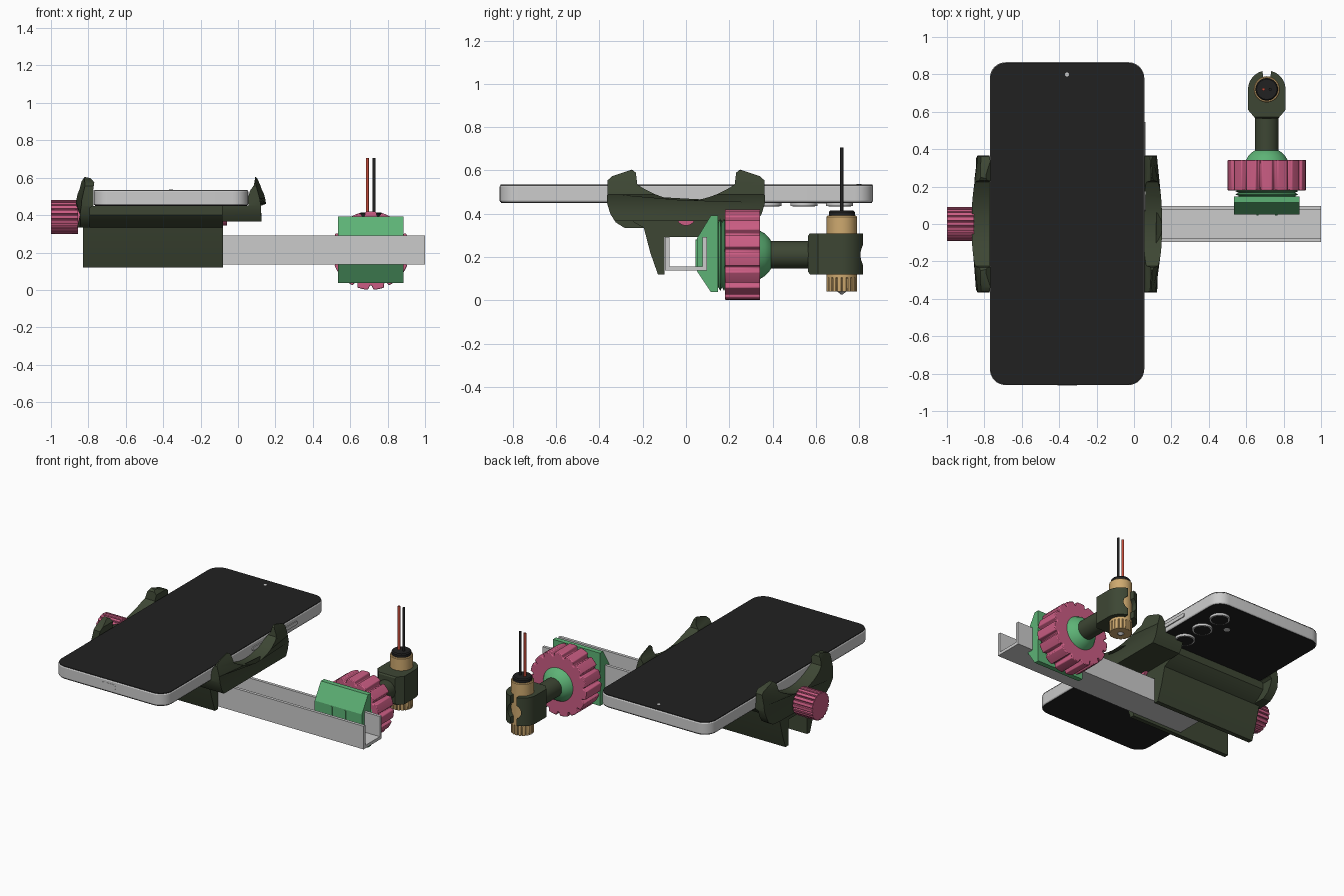
import bpy, bmesh
from math import sin, cos, pi, radians
from mathutils import Vector

if "Cube" in bpy.data.objects:
    bpy.data.objects.remove(bpy.data.objects["Cube"])


def material(name, rgb):
    m = bpy.data.materials.new(name)
    m.diffuse_color = (*rgb, 1)
    m.use_nodes = True
    m.node_tree.nodes["Principled BSDF"].inputs["Base Color"].default_value = m.diffuse_color
    return m


OLIVE = material("olive", (0.047, 0.062, 0.034))
PINK = material("pink", (0.60, 0.11, 0.23))
GREEN = material("green", (0.11, 0.45, 0.18))
BRASS = material("brass", (0.62, 0.40, 0.16))
BLACK = material("black", (0.015, 0.015, 0.015))
RED = material("red", (0.55, 0.07, 0.04))


def place(axis, a, b, h):
    return {'x': (h, a, b), 'y': (a, h, b), 'z': (a, b, h)}[axis]


def finish(name, bm, mat, bevel=0):
    bmesh.ops.recalc_face_normals(bm, faces=bm.faces)
    me = bpy.data.meshes.new(name)
    bm.to_mesh(me)
    bm.free()
    ob = bpy.data.objects.new(name, me)
    bpy.context.collection.objects.link(ob)
    if mat:
        me.materials.append(mat)
    if bevel:
        m = ob.modifiers.new("bevel", 'BEVEL')
        m.width, m.segments, m.limit_method = bevel, 2, 'ANGLE'
        m.angle_limit = radians(35)
    return ob


def prism(name, pts, axis, lo, hi, mat=None, bevel=0):
    """Outline extruded along an axis."""
    bm = bmesh.new()
    f = bm.faces.new([bm.verts.new(place(axis, a, b, lo)) for a, b in pts])
    ext = bmesh.ops.extrude_face_region(bm, geom=[f])['geom']
    d = Vector(place(axis, 0, 0, hi - lo))
    bmesh.ops.translate(bm, vec=d, verts=[v for v in ext if isinstance(v, bmesh.types.BMVert)])
    return finish(name, bm, mat, bevel)


def lathe(name, prof, axis, ca, cb, mat=None, n=40):
    """Profile of (radius, height) turned about an axis, with capped ends."""
    bm = bmesh.new()
    rings = [[bm.verts.new(place(axis, ca + r * cos(2 * pi * i / n), cb + r * sin(2 * pi * i / n), h))
              for i in range(n)] for r, h in prof]
    for p, q in zip(rings, rings[1:]):
        for i in range(n):
            bm.faces.new((p[i], p[(i + 1) % n], q[(i + 1) % n], q[i]))
    bm.faces.new(rings[0])
    bm.faces.new(rings[-1])
    return finish(name, bm, mat)


def rod(name, r, lo, hi, axis, ca, cb, mat=None, n=40):
    return lathe(name, [(r, lo), (r, hi)], axis, ca, cb, mat, n)


def rrect(ca, cb, ha, hb, r, n=8):
    return [(ca + sx * (ha - r) + r * cos((k + i / n) * pi / 2), cb + sy * (hb - r) + r * sin((k + i / n) * pi / 2))
            for k, (sx, sy) in enumerate([(1, 1), (-1, 1), (-1, -1), (1, -1)]) for i in range(n + 1)]


def gear(ca, cb, ro, ri, n):
    return [(ca + r * cos(t), cb + r * sin(t)) for k in range(n)
            for r, o in ((ri, -.44), (ro, -.33), (ro, 0), (ro, .33), (ri, .44))
            for t in [pi / 2 + 2 * pi * (k + o) / n]]


def boolean(ob, cutter, op):
    m = ob.modifiers.new("bool", 'BOOLEAN')
    m.object, m.operation, m.solver = cutter, op, 'EXACT'
    bpy.context.view_layer.objects.active = ob
    bpy.ops.object.modifier_apply(modifier=m.name)
    bpy.data.objects.remove(cutter)


def mirrored(half):
    return half + [(-a, b) for a, b in reversed(half) if a > 1e-6]


# phone: frame, glass, buttons, port, cameras
PX, PY = -.358, .002
prism("phone_frame", rrect(PX, PY, .413, .863, .085), 'z', .452, .533, None, .008)
prism("phone_screen", rrect(PX, PY, .409, .859, .081), 'z', .525, .5355, BLACK)
prism("phone_back", rrect(PX, PY, .407, .857, .079), 'z', .4495, .46, BLACK)
rod("front_camera", .011, .53, .537, 'z', PX, .80, None, 16)
for i, y in enumerate((.38, .545, .71)):
    rod(f"camera_ring_{i}", .062, .435, .455, 'z', -.085, y)
    rod(f"camera_lens_{i}", .052, .433, .45, 'z', -.085, y, BLACK)
rod("flash", .02, .4475, .455, 'z', -.21, .63, None, 20)
for nm, a, b in (("power_button", .07, .29), ("volume_button", .36, .545)):
    prism(nm, rrect((a + b) / 2, .493, (b - a) / 2, .012, .011, 4), 'x', .04, .061)
prism("charging_port", rrect(PX, .493, .052, .018, .017, 6), 'y', -.8625, -.85)

# holder body straddling the rail
prism("holder_body", mirrored([(.0, .45), (.28, .45), (.28, .40), (.24, .36), (.195, .335), (.165, .22),
                               (.13, .12), (.1, .12), (.1, .293), (.0, .293)]),
      'x', -.83, -.08, OLIVE)

# jaws: hook profile intersected with the two-pronged side outline
dip = [(.225 * i / 8, .46 + .075 * (i / 8) ** 2) for i in range(9)]
SIDE = mirrored(dip + [(.232, .59), (.25, .604), (.34, .574), (.362, .555), (.365, .45),
                       (.35, .40), (.325, .36), (.285, .335), (0, .335)])


def jaw(name, hook, s, limit):
    ob = prism(name, hook, 'y', -.4, .4, OLIVE)
    boolean(ob, prism("cut", SIDE, 'x', -1.1, .3), 'INTERSECT')
    for v in ob.data.vertices:      # outer face draws in toward the prong tips
        if v.co.x * s > limit * s and abs(v.co.y) > .2:
            v.co.x -= s * .18 * (abs(v.co.y) - .2)


jaw("fixed_jaw", [(-.085, .367), (.15, .367), (.152, .45), (.145, .49), (.128, .55), (.108, .60), (.092, .604),
                  (.085, .56), (.064, .53), (.056, .50), (.056, .452), (-.085, .452)], 1, .1)
jaw("sliding_jaw", [(-.79, .335), (-.86, .335), (-.872, .40), (-.865, .48), (-.842, .58), (-.82, .604),
                    (-.79, .598), (-.768, .575), (-.774, .54), (-.772, .452), (-.79, .44)], -1, -.83)

# clamp screw and knob
rod("clamp_screw", .045, -.88, -.06, 'x', 0, .39, PINK, 28)
prism("clamp_knob", gear(0, .39, .091, .082, 20), 'x', -1.0, -.855, PINK, .004)

# U-shaped rail
prism("rail", mirrored([(0, .137), (.096, .137), (.096, .292), (.076, .292), (.076, .157), (0, .157)]), 'x', -.45, 1.0)

# rail clamp block with its threaded collar
CX, CZ = .71, .21
prism("rail_clamp", [(.05, .285), (.05, .135), (.115, .038), (.148, .038), (.148, .392), (.115, .392)],
      'x', .535, .885, GREEN)
for i in (-1, 1):
    prism(f"clamp_rib_{i}", rrect(CX + i * .05, CZ, .006, .07, .005, 2), 'y', .045, .06, GREEN)
lathe("threaded_collar", [(.165, .14)] + [(.150 + .018 * (i % 2), .15 + .0085 * i) for i in range(6)],
      'y', CX, CZ, GREEN, 48)

# ball joint: scalloped lock ring, socket dome, arm
prism("lock_ring", gear(CX, CZ, .21, .186, 15), 'y', .18, .343, PINK, .007)
lathe("socket_dome", [(.12, .33), (.108, .347), (.098, .365), (.078, .384), (.06, .396)], 'y', CX, CZ, GREEN)
rod("ball_arm", .063, .34, .60, 'y', CX, CZ, OLIVE)

# split sleeve that grips the emitter
LY = .72
arc = [(CX + .1 * cos(i * pi / 24), LY + .1 * sin(i * pi / 24)) for i in range(25)]
sleeve = prism("split_sleeve", arc + [(CX - .1, .61), (CX - .062, .565), (CX + .062, .565), (CX + .1, .61)],
               'z', .12, .308, OLIVE)
boolean(sleeve, prism("cut", [(.545, .35), (.60, .35), (.545, .27)], 'x', .5, .9), 'DIFFERENCE')
boolean(sleeve, prism("cut", [(.545, .08), (.60, .08), (.545, .16)], 'x', .5, .9), 'DIFFERENCE')
boolean(sleeve, prism("cut", [(CX - .016, .74), (CX + .016, .74), (CX + .03, .9), (CX - .03, .9)],
                      'z', 0, .5), 'DIFFERENCE')
boolean(sleeve, rod("cut", .05, .74, .9, 'y', CX, CZ), 'DIFFERENCE')

# laser emitter, focus cap and wires
lathe("emitter_body", [(.066, .10), (.07, .105), (.07, .386), (.066, .391)], 'z', CX, LY, BRASS)
prism("focus_cap", gear(CX, LY, .07, .064, 18), 'z', .04, .115, BRASS, .003)
lathe("emitter_lens", [(.004, .027), (.022, .041), (.022, .06)], 'z', CX, LY, None, 24)
lathe("end_cap", [(.06, .38), (.06, .408), (.054, .415)], 'z', CX, LY, BLACK)
for nm, x, m in (("red_wire", .692, RED), ("black_wire", .728, BLACK)):
    rod(nm, .008, .40, .705, 'z', x, LY, m, 12)

# shading
bpy.ops.object.select_all(action='DESELECT')
for ob in bpy.context.scene.objects:
    ob.select_set(True)
    bpy.context.view_layer.objects.active = ob
bpy.ops.object.shade_smooth_by_angle(angle=radians(28))
